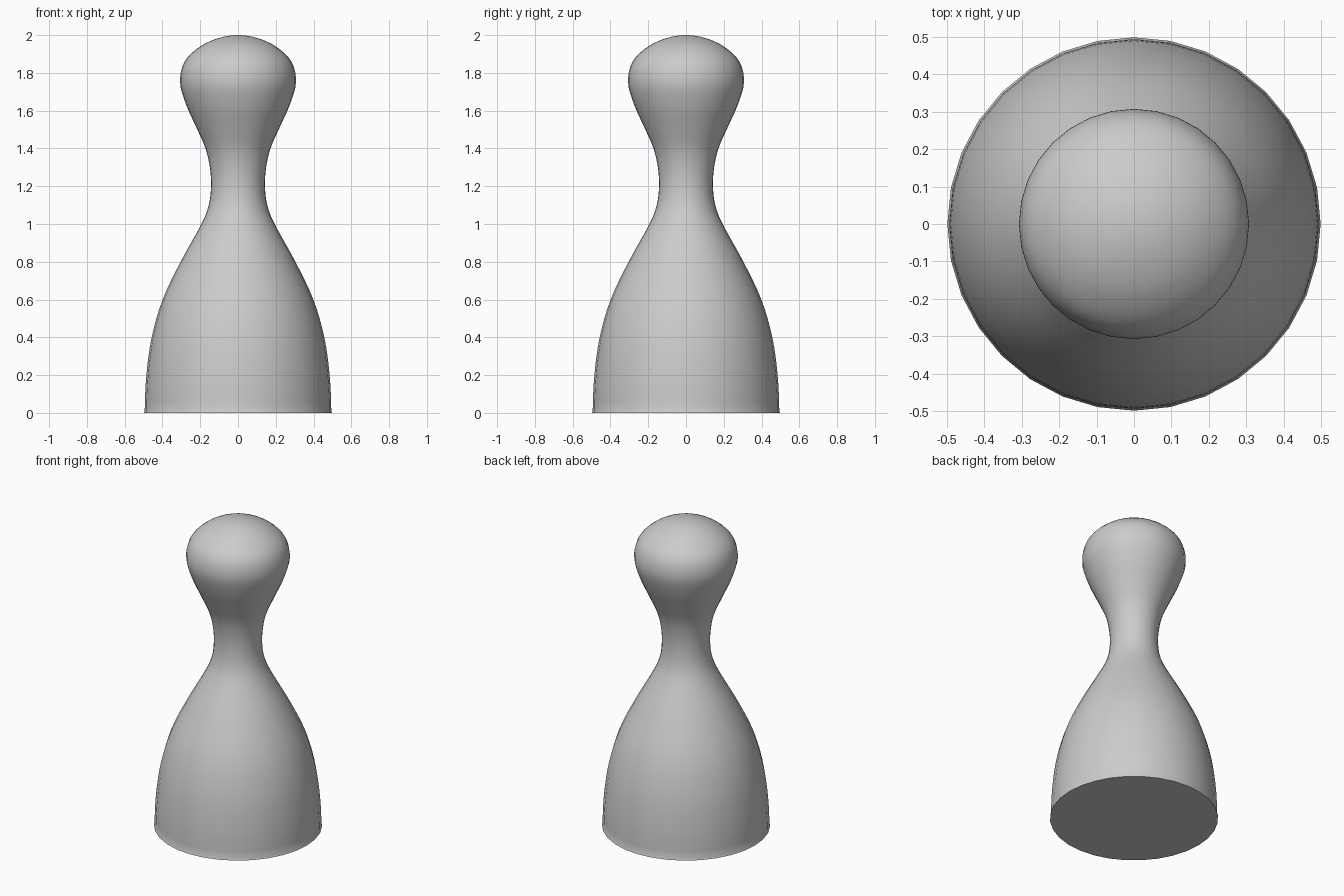
import bpy, bmesh, math

if "Cube" in bpy.data.objects:
    bpy.data.objects.remove(bpy.data.objects["Cube"])

# Profile (radius, height), bottom to top
pts = [(0.494, 0.01), (0.485, 0.2), (0.457, 0.4), (0.399, 0.6), (0.304, 0.8),
       (0.194, 1.0), (0.155, 1.1), (0.143, 1.2), (0.149, 1.3), (0.172, 1.4),
       (0.22, 1.51), (0.274, 1.63), (0.307, 1.75), (0.283, 1.86),
       (0.2, 1.94), (0.1, 1.985), (0.0, 2.0)]
SEGS, SUB = 32, 4


def catmull(a, b, c, d, t):
    return 0.5 * (2 * b + (c - a) * t + (2 * a - 5 * b + 4 * c - d) * t * t
                  + (3 * b - a - 3 * c + d) * t ** 3)


# Smooth the profile; end neighbours keep the side upright and the crown level
ext = [(0.492, -0.18)] + pts + [(-0.1, 1.985)]
profile = [(0.498, 0.0)]
for i in range(1, len(ext) - 2):
    for s in range(SUB):
        profile.append(tuple(catmull(*(ext[i + k][ax] for k in range(-1, 3)), s / SUB)
                             for ax in (0, 1)))

# Revolve the profile
bm = bmesh.new()
rings = []
for r, z in profile:
    rings.append([bm.verts.new((r * math.cos(2 * math.pi * k / SEGS),
                                r * math.sin(2 * math.pi * k / SEGS), z))
                  for k in range(SEGS)])
for lo, hi in zip(rings, rings[1:]):
    for k in range(SEGS):
        n = (k + 1) % SEGS
        bm.faces.new((lo[k], lo[n], hi[n], hi[k]))

# Flat base and crown
bm.faces.new(rings[0][::-1])
top = bm.verts.new((0, 0, 2.0))
for k in range(SEGS):
    bm.faces.new((rings[-1][k], rings[-1][(k + 1) % SEGS], top))

mesh = bpy.data.meshes.new("pawn")
bm.to_mesh(mesh)
bm.free()
obj = bpy.data.objects.new("pawn", mesh)
bpy.context.collection.objects.link(obj)
bpy.context.view_layer.objects.active = obj
obj.select_set(True)
bpy.ops.object.shade_smooth_by_angle(angle=math.radians(40))
